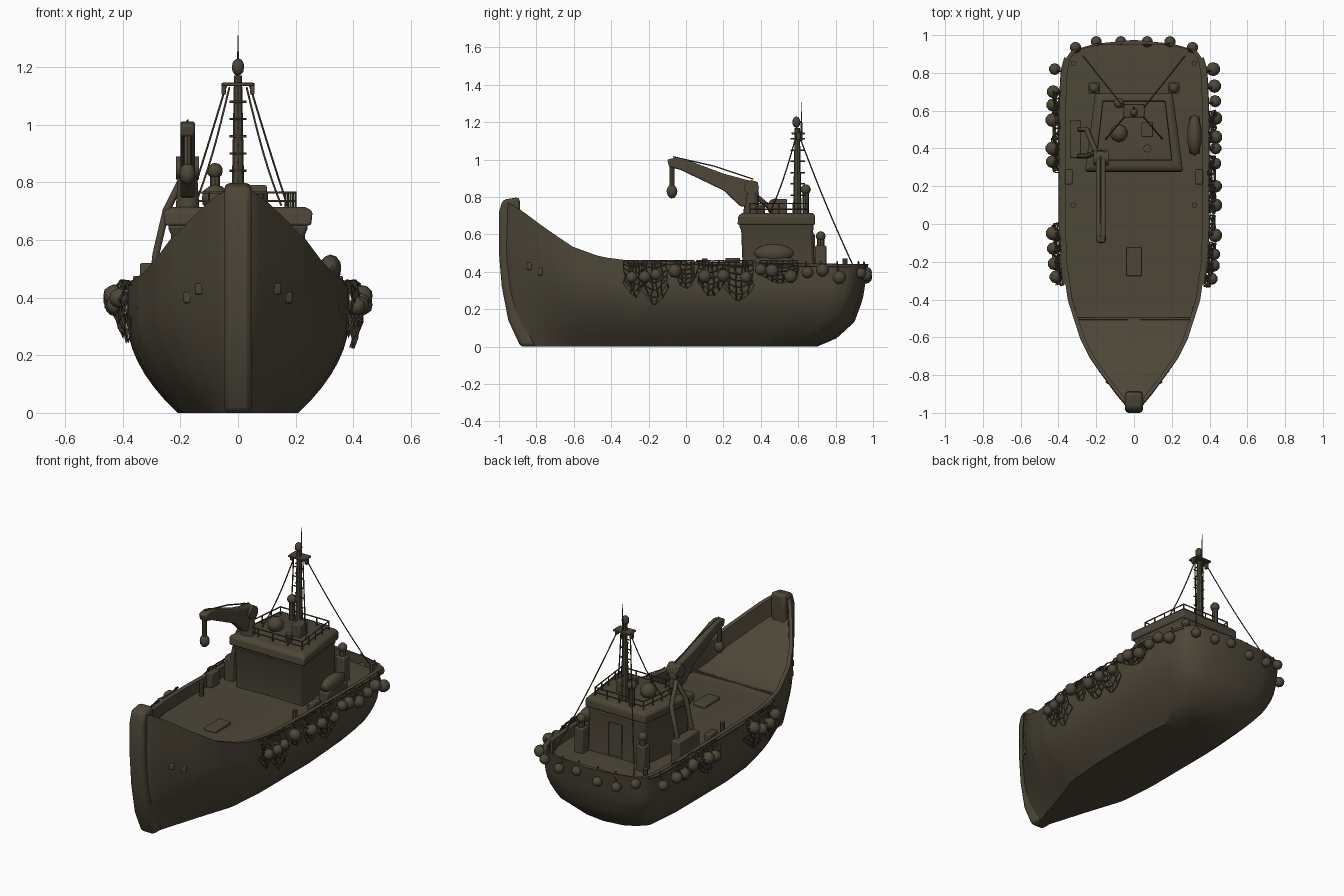
import bpy, bmesh, math, random
from mathutils import Vector, Matrix

random.seed(4)
if "Cube" in bpy.data.objects:
    bpy.data.objects.remove(bpy.data.objects["Cube"])

mat = bpy.data.materials.new("dark olive brown")
mat.use_nodes = True
COLOUR = (0.075, 0.062, 0.040, 1)
mat.diffuse_color = COLOUR
mat.node_tree.nodes["Principled BSDF"].inputs["Base Color"].default_value = COLOUR


def finish(name, bm, smooth=True, bevel=0, mirror=False):
    bmesh.ops.recalc_face_normals(bm, faces=bm.faces)
    me = bpy.data.meshes.new(name)
    bm.to_mesh(me)
    bm.free()
    ob = bpy.data.objects.new(name, me)
    bpy.context.collection.objects.link(ob)
    me.materials.append(mat)
    if mirror:
        ob.modifiers.new("mirror", "MIRROR").merge_threshold = 0.0005
    if bevel:
        mod = ob.modifiers.new("bevel", "BEVEL")
        mod.width, mod.segments = bevel, 2
    if smooth:
        bpy.ops.object.select_all(action="DESELECT")
        bpy.context.view_layer.objects.active = ob
        ob.select_set(True)
        bpy.ops.object.shade_smooth_by_angle(angle=math.radians(40))
    return ob


def table(t, pts):
    for (a, p), (b, q) in zip(pts, pts[1:]):
        if t <= b:
            return p + (q - p) * max(0, (t - a) / (b - a))
    return pts[-1][1]


def box(name, centre, size, bevel=0.006, turn=0):
    bm = bmesh.new()
    m = Matrix.Translation(centre) @ Matrix.Rotation(turn, 4, "Z") @ Matrix.Diagonal((*size, 1))
    bmesh.ops.create_cube(bm, size=1, matrix=m)
    return finish(name, bm, bevel=bevel)


def rod(name, a, b, r1, r2=None, sides=8):
    a, b = Vector(a), Vector(b)
    bm = bmesh.new()
    m = Matrix.Translation((a + b) / 2) @ (b - a).to_track_quat("Z", "Y").to_matrix().to_4x4()
    bmesh.ops.create_cone(bm, cap_ends=True, segments=sides, radius1=r1,
                          radius2=r1 if r2 is None else r2, depth=(b - a).length, matrix=m)
    return finish(name, bm)


def ball(name, centre, r, stretch=(1, 1, 1)):
    bm = bmesh.new()
    m = Matrix.Translation(centre) @ Matrix.Diagonal((*stretch, 1))
    bmesh.ops.create_icosphere(bm, subdivisions=2, radius=r, matrix=m)
    return finish(name, bm)


def tube(name, pts, r, closed=False):
    cu = bpy.data.curves.new(name, "CURVE")
    cu.dimensions, cu.bevel_depth, cu.bevel_resolution = "3D", r, 1
    sp = cu.splines.new("POLY")
    sp.points.add(len(pts) - 1)
    for p, co in zip(sp.points, pts):
        p.co = (*co, 1)
    sp.use_cyclic_u = closed
    cu.materials.append(mat)
    ob = bpy.data.objects.new(name, cu)
    bpy.context.collection.objects.link(ob)
    return ob


def side_profile(name, pts, x, width, bevel):
    bm = bmesh.new()
    face = bm.faces.new([bm.verts.new((x - width / 2, y, z)) for y, z in pts])
    out = bmesh.ops.extrude_face_region(bm, geom=[face])
    bmesh.ops.translate(bm, vec=(width, 0, 0),
                        verts=[v for v in out["geom"] if isinstance(v, bmesh.types.BMVert)])
    return finish(name, bm, bevel=bevel)


# Hull lines: stem and stern by height, sheer and half widths by length
STEM = [(0, -.87), (.12, -.93), (.3, -.965), (.5, -.98), (.8, -.97)]
STERN = [(0, .7), (.04, .8), (.13, .9), (.25, .945), (.44, .975)]
SHEER = [(-1, .79), (-.93, .76), (-.88, .73), (-.75, .635), (-.6, .535), (-.45, .48), (-.3, .46), (1, .44)]
PLAN = [(-.97, 0), (-.96, .04), (-.9, .09), (-.8, .165), (-.7, .235), (-.6, .285), (-.4, .35), (-.2, .38),
        (0, .387), (.6, .387), (.8, .378), (.87, .365), (.92, .33), (.955, .2), (.975, 0)]
FLOOR = [(-.97, 0), (-.96, .02), (-.6, .11), (-.3, .19), (0, .21), (.6, .21), (.87, .19), (.955, .1), (.975, 0)]
LEVELS = [i / 10 for i in range(11)]


def hull():
    bm = bmesh.new()
    stations = sorted({p[0] for p in PLAN} | {-.97 + .05 * i for i in range(1, 36)})
    rows = []
    for yt in stations:
        s = (yt + .97) / 1.945
        top, low, high = table(yt, PLAN), table(yt, FLOOR), table(yt, SHEER)
        row = []
        for t in LEVELS:
            z = t * high
            y = table(z, STEM) * (1 - s) + table(z, STERN) * s
            fill = 1 - (1 - min(t / .75, 1)) ** 2
            row.append((low + (top - low) * fill, y, z))
        row.insert(0, (0, row[0][1], 0))
        # Bulwark inside and deck
        xi, yi = max(top - .025, 0), min(max(row[-1][1], -.93), .95)
        deck = max(.385, high - .11)
        row += [(xi, yi, high), (xi, yi, deck), (0, yi, deck + .008)]
        rows.append([bm.verts.new(p) for p in row])
    for a, b in zip(rows, rows[1:]):
        for i in range(len(a) - 1):
            bm.faces.new((a[i], a[i + 1], b[i + 1], b[i]))
    bmesh.ops.remove_doubles(bm, verts=bm.verts, dist=.0004)
    finish("hull", bm, mirror=True)


hull()
side_profile("stem_post", [(-.885, 0), (-.95, .14), (-.985, .32), (-1, .5), (-1, .72), (-.98, .785),
                           (-.89, .8), (-.885, .7), (-.92, .4), (-.8, 0)], 0, .095, .018)
box("foredeck_beam", (0, -.5, .39), (.6, .015, .02), .003)
box("deck_hatch", (0, -.2, .395), (.08, .15, .03))

# Hull fittings and bollards
for sx in (-1, 1):
    for y, z in ((-.83, .43), (-.62, .37), (-.77, .4)):
        box("hawse_plate", (sx * (table(y, PLAN) * .9), y, z), (.035, .04, .04), .008, sx * .5)
    box("deck_locker", (sx * .345, .25, .43), (.04, .08, .09))
    box("stern_locker", (sx * .21, .72, .46), (.06, .06, .16))
    rod("deck_vent", (sx * .21, .72, .5), (sx * .21, .72, .58), .02)
    ball("vent_cap", (sx * .21, .72, .59), .027)
    for y in (-.45, .1, .85):
        rod("bollard", (sx * .32, y, .38), (sx * .32, y, .47), .014)


# Wheelhouse from stacked trapezoid outlines
def tiers(name, levels, bevel):
    bm = bmesh.new()
    rings = []
    for z, y0, y1, w0, w1 in levels:
        rings.append([bm.verts.new(p) for p in ((-w0, y0, z), (w0, y0, z), (w1, y1, z), (-w1, y1, z))])
    for a, b in zip(rings, rings[1:]):
        for i in range(4):
            bm.faces.new((a[i], a[i - 1], b[i - 1], b[i]))
    bm.faces.new(rings[0])
    bm.faces.new(rings[-1])
    finish(name, bm, bevel=bevel)


tiers("wheelhouse", [(.37, .305, .69, .23, .19), (.62, .295, .68, .235, .19), (.655, .28, .685, .25, .2)], .015)
tiers("wheelhouse_roof", [(.65, .275, .69, .255, .205), (.7, .28, .69, .26, .205), (.715, .3, .68, .235, .185)], .008)
box("wheelhouse_door", (0, .685, .5), (.09, .012, .2), .003)

# Roof railing
corners = [(-.2, .34), (.2, .34), (.165, .65), (-.165, .65)]
for z in (.735, .765):
    tube("roof_rail", [(x, y, z) for x, y in corners], .004, True)
for i, (x, y) in enumerate(corners):
    px, py = corners[i - 1]
    for k in range(4):
        q = (x + (px - x) * k / 4, y + (py - y) * k / 4)
        rod("rail_post", (*q, .7), (*q, .768), .004, sides=6)

# Roof equipment
ball("roof_dome", (-.08, .48, .745), .048)
rod("roof_stack", (-.08, .64, .7), (-.08, .64, .83), .018)
ball("stack_cap", (-.08, .64, .84), .028)
box("roof_chest", (.07, .5, .75), (.06, .08, .08))
rod("roof_lamp", (.07, .4, .7), (.07, .4, .76), .022)

# Mast, yards and stays
rod("mast", (0, .595, .7), (0, .595, 1.17), .023, .014)
rod("mast_spike", (0, .615, 1.1), (0, .62, 1.31), .007, .001)
ball("mast_lamp", (0, .59, 1.2), .022, (1, 1, 1.4))
box("mast_platform", (0, .6, 1.14), (.11, .07, .012), .003)
for sx in (-1, 1):
    box("yard_lamp", (sx * .05, .6, 1.125), (.016, .025, .04), .004)
for i in range(6):
    rod("mast_rung", (-.03, .58, .78 + i * .06), (.03, .58, .78 + i * .06), .004, sides=6)
    rod("mast_peg", (0, .56, .81 + i * .06), (0, .635, .81 + i * .06), .004, sides=6)


def stay(a, b, sag):
    a, b = Vector(a), Vector(b)
    tube("stay", [a.lerp(b, i / 8) - Vector((0, 0, sag * math.sin(math.pi * i / 8))) for i in range(9)], .0035)


for sx in (-1, 1):
    stay((sx * .04, .6, 1.14), (sx * .27, .89, .44), .02)
    stay((sx * .03, .59, 1.13), (sx * .15, .45, .72), .03)

# Crane
rod("crane_pedestal", (-.175, .35, .68), (-.175, .35, .83), .045, .035, 10)
side_profile("crane_boom", [(.385, .88), (.39, .81), (.34, .745), (.29, .75), (.2, .835), (-.03, .945),
                            (-.09, .96), (-.1, 1), (-.05, 1.012), (0, 1), (.2, .925), (.33, .89)], -.175, .05, .008)
rod("crane_winch", (-.215, .35, .85), (-.135, .35, .85), .04, sides=12)
tube("crane_cable", [(-.175, .36, .895), (-.175, .15, .965), (-.175, -.07, 1.015)], .004)
rod("crane_line", (-.175, -.075, .98), (-.175, -.075, .86), .014)
ball("crane_hook", (-.175, -.075, .83), .032, (.9, .9, 1.2))
for y in (.36, .5):
    tube("crane_brace", [(-.3, y, .4), (-.285, y, .55), (-.25, y, .7), (-.2, .38, .8)], .014)
box("side_chest", (-.31, .45, .45), (.06, .2, .14))
ball("side_float", (.32, .47, .5), .05, (.8, 2.2, 1))
box("float_cradle", (.32, .47, .43), (.06, .2, .09))


# Fenders around the rail
def fender(x, y, r):
    z = .39 + random.uniform(-.025, .025)
    ball("fender", (x, y, z), r)
    rod("fender_rope", (x * .97, y * .99, z + r * .7), (x * .92, y * .985, .455), .005, sides=5)


LEFT = (-.29, -.22, -.16, -.06, .1, .2, .32, .4, .46, .56, .65, .73, .82)
RIGHT = (-.28, -.21, -.13, -.05, .33, .4, .55, .63, .7, .82)
for sx, places in ((1, LEFT), (-1, RIGHT)):
    for y in places:
        fender(sx * (table(y, PLAN) + .045), y, random.uniform(.03, .038))
for x in (-.31, -.2, -.07, .07, .19, .31):
    fender(x, .965 if abs(x) < .25 else .935, .03)


# Draped nets
def net(sx, y0, y1, drop):
    bm = bmesh.new()
    n = max(4, round((y1 - y0) / .03))
    grid = []
    for i in range(n + 1):
        y = y0 + (y1 - y0) * i / n
        fall = drop * (.6 + .4 * math.sin(math.pi * i / n))
        grid.append([bm.verts.new((sx * (table(y, PLAN) + .012 + .03 * math.sin(math.pi * k / 6)
                                         + random.uniform(-.008, .008)),
                                   y + random.uniform(-.009, .009), .46 - fall * k / 6)) for k in range(7)])
    for a, b in zip(grid, grid[1:]):
        for k in range(6):
            bm.faces.new((a[k], a[k + 1], b[k + 1], b[k]))
    ob = finish("net", bm, smooth=False)
    ob.modifiers.new("strands", "WIREFRAME").thickness = .009


for sx, y0, y1, drop in ((1, -.33, -.22, .2), (1, -.24, -.1, .24), (1, -.05, .05, .15), (1, .06, .2, .19),
                         (1, .2, .36, .22), (1, .4, .6, .12), (-1, -.32, -.2, .22), (-1, -.2, 0, .2),
                         (-1, .28, .45, .18), (-1, .45, .7, .14)):
    net(sx, y0, y1, drop)

# Rail rope along the bulwark
for sx in (-1, 1):
    tube("rail_rope", [(sx * (table(y, PLAN) + .004), y, table(y, SHEER) - .01)
                       for y in [-.32 + .06 * i for i in range(21)]], .008)
